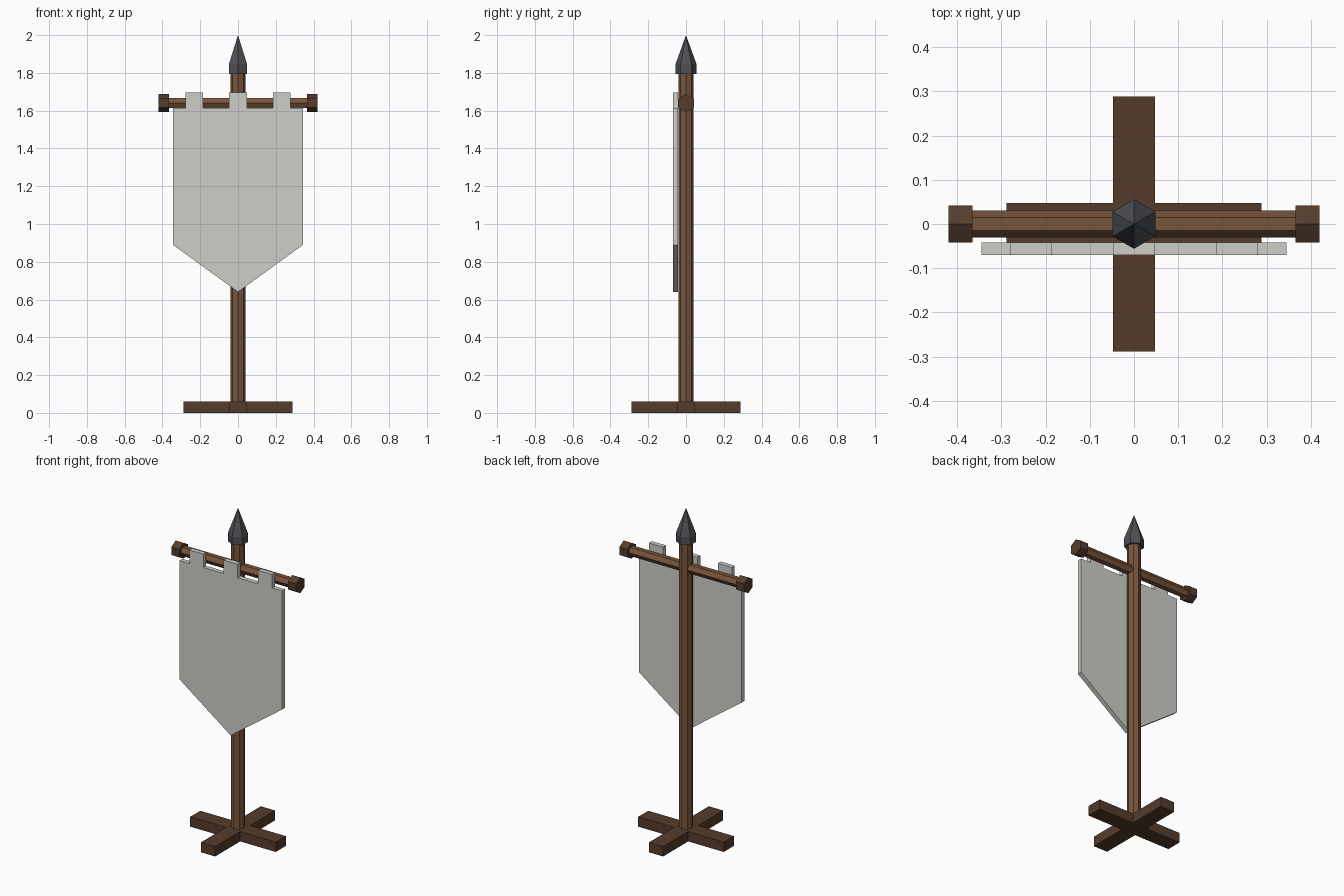
import bpy, bmesh, math
from mathutils import Matrix

if "Cube" in bpy.data.objects:
    bpy.data.objects.remove(bpy.data.objects["Cube"])


def material(name, rgb):
    m = bpy.data.materials.new(name)
    m.diffuse_color = (*rgb, 1)
    m.use_nodes = True
    m.node_tree.nodes["Principled BSDF"].inputs["Base Color"].default_value = m.diffuse_color
    return m


WOOD = material("wood", (0.19, 0.09, 0.045))
DARK = material("dark_wood", (0.09, 0.045, 0.025))
IRON = material("iron", (0.075, 0.08, 0.09))
CLOTH = material("cloth", (0.62, 0.62, 0.58))


def finish(name, bm, mat):
    bmesh.ops.recalc_face_normals(bm, faces=bm.faces)
    me = bpy.data.meshes.new(name)
    bm.to_mesh(me)
    bm.free()
    me.materials.append(mat)
    ob = bpy.data.objects.new(name, me)
    bpy.context.collection.objects.link(ob)
    return ob


def box(name, size, loc, mat):
    bm = bmesh.new()
    bmesh.ops.create_cube(bm, size=1, matrix=Matrix.Translation(loc) @ Matrix.Diagonal((*size, 1)))
    return finish(name, bm, mat)


def lathe(name, profile, sides, mat, matrix=Matrix(), turn=math.pi / 2):
    """Stack of (radius, height) rings; radius 0 makes a point."""
    bm = bmesh.new()
    rings = []
    for r, h in profile:
        n = sides if r else 1
        rings.append([bm.verts.new(matrix @ Matrix.Rotation(turn + math.tau * i / sides, 4, 'Z')
                                   @ Matrix.Translation((r, 0, h)).translation) for i in range(n)])
    for a, b in zip(rings, rings[1:]):
        for i in range(sides):
            j = (i + 1) % sides
            bm.faces.new([a[i], a[j], b[j], b[i]] if len(b) > 1 else [a[i], a[j], b[0]])
    for ring in (rings[0], rings[-1]):
        if len(ring) > 2:
            bm.faces.new(ring)
    return finish(name, bm, mat)


# Crossed feet
box("foot_beam_side", (0.576, 0.096, 0.06), (0, 0, 0.03), DARK)
box("foot_beam_front", (0.096, 0.576, 0.06), (0, 0, 0.03), DARK)

# Upright pole and spear tip
lathe("pole", [(0.04, 0.03), (0.04, 1.80)], 8, WOOD)
lathe("spear_tip", [(0.056, 1.795), (0.056, 1.845), (0, 2.0)], 6, IRON)

# Crossbar with end knobs, laid along x
along_x = Matrix.Translation((0, 0, 1.64)) @ Matrix.Rotation(math.pi / 2, 4, 'Y')
lathe("crossbar", [(0.03, -0.38), (0.03, 0.38)], 6, WOOD, along_x)
for name, s in (("left", -1), ("right", 1)):
    lathe(name + "_knob", [(0.048, s * 0.365), (0.048, s * 0.42)], 6, DARK, along_x, 0)

# Banner: pointed cloth with three hanging tabs, one extruded outline
TOP, TAB = 1.613, 1.695
outline = [(0, 0.64), (0.345, 0.89), (0.345, TOP)]
for c in (0.232, 0, -0.232):
    outline += [(c + 0.047, TOP), (c + 0.047, TAB), (c - 0.047, TAB), (c - 0.047, TOP)]
outline += [(-0.345, TOP), (-0.345, 0.89)]
bm = bmesh.new()
face = bm.faces.new([bm.verts.new((x, -0.07, z)) for x, z in outline])
ext = bmesh.ops.extrude_face_region(bm, geom=[face])
bmesh.ops.translate(bm, vec=(0, 0.028, 0),
                    verts=[g for g in ext["geom"] if isinstance(g, bmesh.types.BMVert)])
finish("banner", bm, CLOTH)
